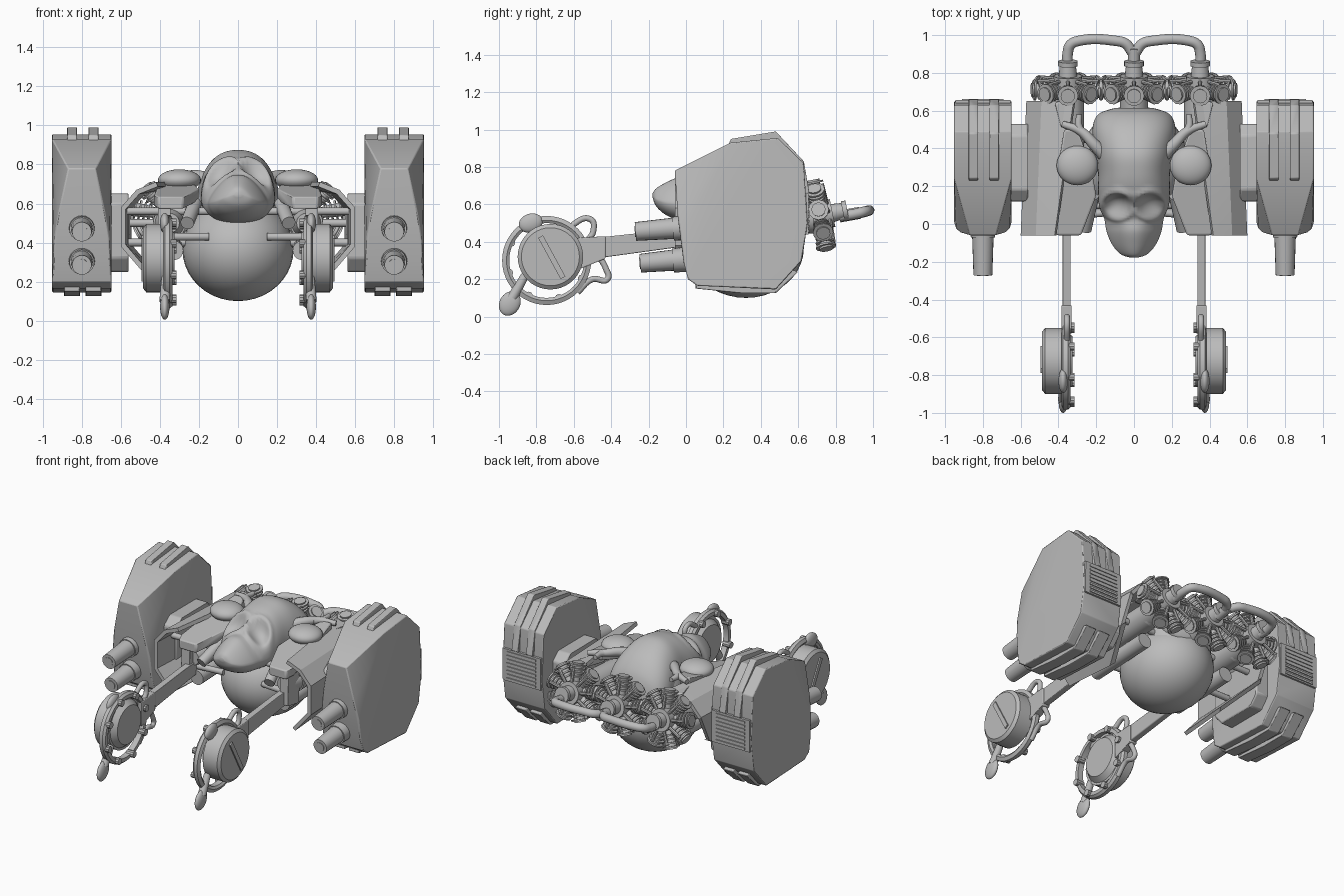
import bpy, bmesh, math
from mathutils import Vector, Matrix

old = bpy.data.objects.get("Cube")
if old:
    bpy.data.objects.remove(old, do_unlink=True)

GREY = (0.5, 0.5, 0.5, 1)
mat = bpy.data.materials.new("plain grey")
mat.use_nodes = True
mat.diffuse_color = GREY
mat.node_tree.nodes["Principled BSDF"].inputs["Base Color"].default_value = GREY


def finish(name, bm, mirror=False, bevel=0, angle=35):
    bmesh.ops.recalc_face_normals(bm, faces=bm.faces)
    me = bpy.data.meshes.new(name)
    bm.to_mesh(me)
    bm.free()
    ob = bpy.data.objects.new(name, me)
    bpy.context.collection.objects.link(ob)
    me.materials.append(mat)
    if bevel:
        b = ob.modifiers.new("Bevel", "BEVEL")
        b.width, b.segments, b.limit_method = bevel, 2, "ANGLE"
    if mirror:
        ob.modifiers.new("Mirror", "MIRROR")
    bpy.ops.object.select_all(action="DESELECT")
    bpy.context.view_layer.objects.active = ob
    ob.select_set(True)
    bpy.ops.object.shade_smooth_by_angle(angle=math.radians(angle))


def add_rod(bm, a, b, r1, r2=None, seg=20):
    a, b = Vector(a), Vector(b)
    d = b - a
    m = Matrix.Translation((a + b) / 2) @ d.to_track_quat("Z", "Y").to_matrix().to_4x4()
    bmesh.ops.create_cone(bm, cap_ends=True, segments=seg, radius1=r1,
                          radius2=r1 if r2 is None else r2, depth=d.length, matrix=m)


def add_ball(bm, c, radii, tilt=0):
    m = Matrix.Translation(c) @ Matrix.Rotation(tilt, 4, "X") @ Matrix.Diagonal((*radii, 1))
    bmesh.ops.create_uvsphere(bm, u_segments=32, v_segments=20, radius=1, matrix=m)


def add_hull(bm, pts):
    vs = [bm.verts.new(p) for p in pts]
    res = bmesh.ops.convex_hull(bm, input=vs)
    loose = {g for g in res["geom_interior"] + res["geom_unused"] if isinstance(g, bmesh.types.BMVert)}
    bmesh.ops.delete(bm, geom=list(loose), context="VERTS")


def add_prism(bm, x0, x1, prof):
    add_hull(bm, [(x, y, z) for x in (x0, x1) for y, z in prof])


def tube(name, pts, r, mirror=False, taper=1):
    cu = bpy.data.curves.new(name, "CURVE")
    cu.dimensions, cu.bevel_depth, cu.bevel_resolution, cu.use_fill_caps = "3D", r, 4, True
    sp = cu.splines.new("BEZIER")
    sp.bezier_points.add(len(pts) - 1)
    for i, (bp, p) in enumerate(zip(sp.bezier_points, pts)):
        bp.co = p
        bp.handle_left_type = bp.handle_right_type = "AUTO"
        bp.radius = 1 + (taper - 1) * i / (len(pts) - 1)
    tmp = bpy.data.objects.new(name + " path", cu)
    bpy.context.collection.objects.link(tmp)
    bm = bmesh.new()
    bm.from_mesh(tmp.evaluated_get(bpy.context.evaluated_depsgraph_get()).to_mesh())
    bpy.data.objects.remove(tmp, do_unlink=True)
    finish(name, bm, mirror)


def smooth_path(keys, steps):
    """Catmull-Rom interpolation of key tuples."""
    k = [Vector(p) for p in [keys[0], *keys, keys[-1]]]
    out = []
    for a, b, c, d in zip(k, k[1:], k[2:], k[3:]):
        for i in range(steps):
            t = i / steps
            out.append(b + (c - a) * (t / 2) + (a * 2 - b * 5 + c * 4 - d) * (t * t / 2)
                       + (b * 3 - a - c * 3 + d) * (t ** 3 / 2))
    return out + [k[-1]]


# Armoured side pods: wide hull with a narrow upper nose
bm = bmesh.new()
wide = [(0.01, 0.2), (0.06, 0.165), (0.48, 0.145), (0.62, 0.3),
        (0.65, 0.5), (0.63, 0.82), (0.49, 0.955), (0.24, 0.93)]
nose = [(-0.06, 0.78), (-0.045, 0.55), (-0.025, 0.42), (-0.01, 0.28)]
pts = [(0.8 + s * 0.152, y, z) for y, z in wide for s in (1, -1)]
pts += [(0.8 + s * w, y, z) for (y, z), w in zip(nose, (0.07, 0.12, 0.142, 0.147)) for s in (1, -1)]
add_hull(bm, pts)
finish("side_pod", bm, True, 0.006, 40)

# Raised ribs above and below, slatted vent behind
bm = bmesh.new()
for x in (0.74, 0.85):
    add_prism(bm, x - 0.025, x + 0.025, [(0.22, 0.9), (0.24, 0.95), (0.48, 0.99), (0.63, 0.83), (0.66, 0.66), (0.5, 0.65)])
    add_prism(bm, x - 0.04, x + 0.04, [(0.05, 0.22), (0.05, 0.15), (0.3, 0.125), (0.48, 0.125), (0.6, 0.24), (0.4, 0.3)])
finish("pod_ribs", bm, True, 0.005)
bm = bmesh.new()
add_prism(bm, 0.655, 0.945, [(0.6, 0.44), (0.654, 0.44), (0.656, 0.66), (0.6, 0.66)])
for i in range(8):
    z = 0.45 + 0.026 * i
    add_prism(bm, 0.69, 0.91, [(0.6, z), (0.661, z), (0.661, z + 0.014), (0.6, z + 0.018)])
finish("pod_vent", bm, True)

# Twin barrels on each pod
bm = bmesh.new()
for z, y in ((0.47, -0.27), (0.3, -0.245)):
    add_rod(bm, (0.8, y, z - 0.015), (0.8, -0.03, z + 0.005), 0.05, 0.058)
    add_rod(bm, (0.8, -0.07, z), (0.8, 0.08, z + 0.012), 0.064, 0.072)
    add_rod(bm, (0.8, y - 0.004, z - 0.015), (0.8, y + 0.02, z - 0.013), 0.03)
finish("barrels", bm, True)

# Links between pods and open inner shells
bm = bmesh.new()
add_prism(bm, 0.56, 0.68, [(0.12, 0.32), (0.18, 0.25), (0.47, 0.25), (0.53, 0.32),
                           (0.53, 0.6), (0.47, 0.65), (0.18, 0.65), (0.12, 0.6)])
finish("pod_link", bm, True, 0.01)
bm = bmesh.new()
shell = [(0.42, 0.71), (0.52, 0.67), (0.6, 0.58), (0.6, 0.38), (0.48, 0.24)]
for (xa, za), (xb, zb) in zip(shell, shell[1:]):
    n = Vector((zb - za, xa - xb)).normalized() * 0.025
    section = [(xa, za), (xb, zb), (xb + n.x, zb + n.y), (xa + n.x, za + n.y)]
    add_hull(bm, [(x, -0.06, z) for x, z in section] +
             [(x - (0.1 if z > 0.68 else 0.03), min(0.65, 1.8 * z - 0.13), z) for x, z in section])
finish("inner_shell", bm, True)

# Belly rising into the back of the skull
bm = bmesh.new()
add_ball(bm, (0, 0.32, 0.365), (0.285, 0.31, 0.265))
add_ball(bm, (0, 0.4, 0.52), (0.235, 0.22, 0.28))
finish("belly", bm)

# Skull lofted from snout tip to crown; keys are y, half width, top z, bottom z
keys = [(-0.178, 0.02, 0.66, 0.635), (-0.16, 0.07, 0.685, 0.59), (-0.11, 0.115, 0.715, 0.545), (-0.04, 0.145, 0.745, 0.515),
        (0.03, 0.158, 0.75, 0.505), (0.1, 0.185, 0.79, 0.5), (0.17, 0.19, 0.835, 0.5), (0.27, 0.19, 0.865, 0.48),
        (0.38, 0.205, 0.87, 0.45), (0.5, 0.22, 0.81, 0.42), (0.58, 0.19, 0.72, 0.42), (0.615, 0.1, 0.62, 0.46)]
bm = bmesh.new()
rings = []
for y, w, top, low in smooth_path(keys, 6):
    ring = []
    for k in range(64):
        c, s = math.cos(math.tau * k / 64), math.sin(math.tau * k / 64)
        pinch = 1 - 0.35 * max(s, 0) * max(0, min(1, (0.1 - y) / 0.12))
        mid = low + (top - low) * 0.4
        z = mid + s * ((top - mid) if s > 0 else (mid - low))
        x = math.copysign(abs(c) ** 0.85, c) * w * pinch
        d = math.hypot((abs(x) - 0.088) / 0.07, (y - 0.1) / 0.06)
        dent = 0
        if s > 0 and d < 1.5:
            dent = 0.05 * (1 - d * d) if d < 1 else -0.012 * math.sin((d - 1) * math.tau)
        ring.append(bm.verts.new((x, y + dent * 0.4, z - dent)))
    rings.append(ring)
for a, b in zip(rings, rings[1:]):
    for k in range(64):
        bm.faces.new((a[k - 1], a[k], b[k], b[k - 1]))
bm.faces.new(rings[0])
bm.faces.new(rings[-1])
finish("skull", bm, angle=70)

# Forked horns
tube("horn", [(0.15, 0.36, 0.72), (0.21, 0.42, 0.74), (0.28, 0.49, 0.74), (0.38, 0.53, 0.73)], 0.038, True, 0.45)
tube("horn_fork", [(0.25, 0.46, 0.74), (0.29, 0.51, 0.74), (0.29, 0.58, 0.74)], 0.026, True, 0.6)

# Shoulder plates and domes
bm = bmesh.new()
outline = [(0.2, 0.15), (0.23, 0.32), (0.3, 0.5), (0.37, 0.5), (0.41, 0.25), (0.43, 0), (0.41, -0.06), (0.28, -0.06)]
add_hull(bm, [(x, y, 0.645 + 0.2 * y - t) for x, y in outline for t in (0, 0.06)])
add_hull(bm, [(x, y, z) for x, y in ((0.3, 0.45), (0.37, 0.45), (0.42, 0.64), (0.37, 0.66)) for z in (0.66, 0.7)])
finish("shoulder_plate", bm, True, 0.015)
bm = bmesh.new()
add_ball(bm, (0.3, 0.31, 0.72), (0.11, 0.105, 0.055))
finish("shoulder_dome", bm, True)

# Inner machinery: nacelles, pistons and cross rods
bm = bmesh.new()
add_rod(bm, (0.35, 0.1, 0.5), (0.35, 0.68, 0.53), 0.085)
add_rod(bm, (0.35, 0.0, 0.5), (0.35, 0.12, 0.5), 0.05, 0.08)
add_rod(bm, (0.33, 0.02, 0.36), (0.33, 0.5, 0.38), 0.05)
add_rod(bm, (0.15, 0.06, 0.43), (0.37, 0.04, 0.43), 0.02)
for y, z in ((0.1, 0.56), (0.25, 0.4), (0.45, 0.5)):
    add_rod(bm, (0.15, y, z), (0.58, y, z), 0.02, seg=12)
add_rod(bm, (0.26, -0.03, 0.5), (0.22, 0.15, 0.6), 0.035)
finish("machinery", bm, True)

# Arms reaching forward
bm = bmesh.new()
add_prism(bm, 0.335, 0.378, [(0.1, 0.39), (0.1, 0.475), (-0.1, 0.462), (-0.45, 0.425), (-0.1, 0.37), (-0.4, 0.33), (-0.45, 0.315)])
add_prism(bm, 0.33, 0.385, [(-0.43, 0.43), (-0.43, 0.31), (-0.58, 0.25), (-0.58, 0.42)])
add_prism(bm, 0.345, 0.41, [(-0.04, 0.38), (0.08, 0.36), (0.1, 0.64), (-0.03, 0.64)])
finish("arm", bm, True, 0.006)

# Drums at the ends of the arms
bm = bmesh.new()
add_rod(bm, (0.36, -0.725, 0.32), (0.47, -0.725, 0.32), 0.175, seg=40)
add_rod(bm, (0.47, -0.725, 0.32), (0.486, -0.725, 0.32), 0.175, 0.155, 40)
add_rod(bm, (0.325, -0.725, 0.32), (0.362, -0.725, 0.32), 0.13, 0.16, 40)
finish("drum", bm, True)
bm = bmesh.new()
add_prism(bm, 0.48, 0.495, [(-0.79, 0.42), (-0.765, 0.435), (-0.645, 0.215), (-0.67, 0.2)])
finish("drum_bar", bm, True)

# Guard ring with bolts around each drum
bm = bmesh.new()
hoop = []
for i in range(48):
    a = math.tau * i / 48
    hoop.append([bm.verts.new((x, -0.745 + r * math.cos(a), 0.3 + r * math.sin(a)))
                 for x, r in ((0.335, 0.2), (0.335, 0.225), (0.35, 0.238), (0.375, 0.238), (0.385, 0.215), (0.375, 0.2))])
for i in range(48):
    for k in range(6):
        bm.faces.new((hoop[i - 1][k - 1], hoop[i][k - 1], hoop[i][k], hoop[i - 1][k]))
for i in range(8):
    a = math.tau * (i + 0.4) / 8
    y, z = -0.745 + 0.212 * math.cos(a), 0.3 + 0.212 * math.sin(a)
    add_rod(bm, (0.315, y, z), (0.37, y, z), 0.022, seg=10)
finish("guard_ring", bm, True)
tube("lower_bracket", [(0.355, -0.58, 0.13), (0.355, -0.5, 0.2), (0.355, -0.42, 0.2), (0.355, -0.43, 0.26), (0.355, -0.48, 0.34)], 0.016, True)
tube("upper_bracket", [(0.355, -0.64, 0.47), (0.355, -0.51, 0.52), (0.355, -0.495, 0.46), (0.355, -0.53, 0.4)], 0.016, True)

# Club and knob on the guard ring
bm = bmesh.new()
add_ball(bm, (0.375, -0.942, 0.07), (0.024, 0.055, 0.068), -0.5)
add_ball(bm, (0.375, -0.83, 0.5), (0.025, 0.065, 0.05), 0.3)
add_rod(bm, (0.375, -0.93, 0.1), (0.37, -0.86, 0.22), 0.028, 0.022)
finish("club", bm, True)

# Three finned radial engines at the back
bm = bmesh.new()
for x in (-0.35, 0, 0.35):
    m = Matrix.Translation((x, 0.715, 0.54)) @ Matrix.Rotation(0.2, 4, "X")
    add_rod(bm, m @ Vector((0, -0.15, 0)), m @ Vector((0, 0.07, 0)), 0.075)
    add_rod(bm, m @ Vector((0, 0.06, 0)), m @ Vector((0, 0.15, 0)), 0.05, 0.04)
    add_rod(bm, m @ Vector((0, 0.125, 0)), m @ Vector((0, 0.15, 0)), 0.052)
    for i in range(9):
        d = Vector((math.sin(math.tau * i / 9), 0, math.cos(math.tau * i / 9)))
        add_rod(bm, m @ (d * 0.06), m @ (d * 0.195), 0.026, 0.038, 12)
        for r in (0.1, 0.125, 0.15, 0.175):
            add_rod(bm, m @ (d * r), m @ (d * (r + 0.01)), 0.027 + r * 0.16, seg=12)
        off = Vector((0, 0.05, 0))
        add_rod(bm, m @ (d * 0.05 + off), m @ (d * 0.165 + off * 0.9), 0.011, seg=8)
finish("radial_engines", bm)

# Exhaust pipes joining in the middle
tube("outer_exhaust", [(0.35, 0.82, 0.535), (0.35, 0.91, 0.55), (0.335, 0.95, 0.56), (0.29, 0.97, 0.565),
                       (0.1, 0.97, 0.565), (0.045, 0.955, 0.56), (0.01, 0.91, 0.55)], 0.028, True)
tube("centre_exhaust", [(0, 0.82, 0.535), (0, 0.93, 0.555)], 0.032)
